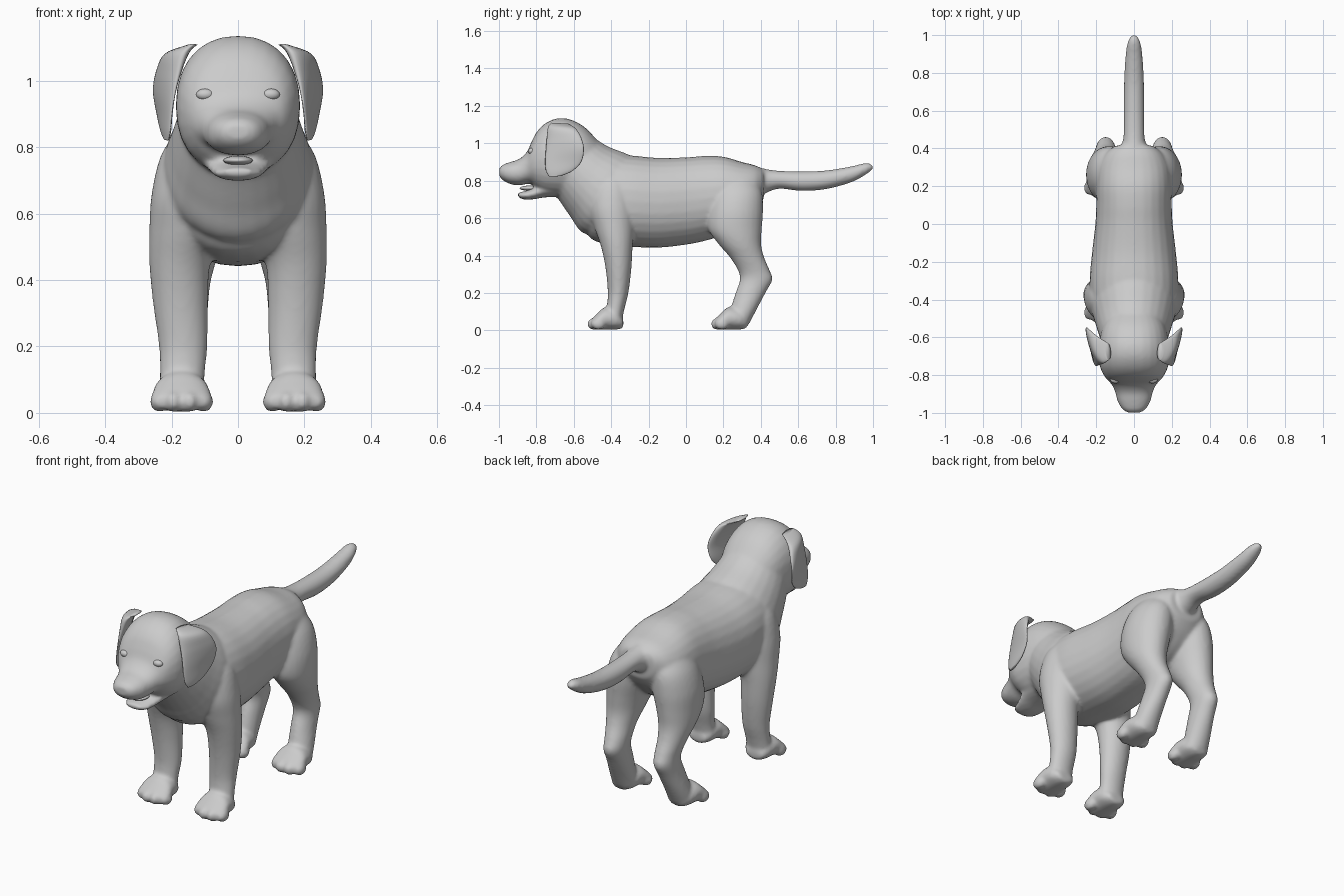
import bpy, bmesh, math
from mathutils import Vector, Matrix

grey = bpy.data.materials.new("grey")
grey.diffuse_color = (0.6, 0.6, 0.6, 1)


def spline(rows, steps=5):
    """Catmull-Rom interpolation through rows of numbers."""
    out = []
    for i in range(len(rows) - 1):
        a, b, c, d = (rows[max(i - 1, 0)], rows[i], rows[i + 1], rows[min(i + 2, len(rows) - 1)])
        for k in range(steps):
            t = k / steps
            out.append([0.5 * (2 * q + (r - p) * t + (2 * p - 5 * q + 4 * r - s) * t * t
                               + (3 * q - p - 3 * r + s) * t ** 3) for p, q, r, s in zip(a, b, c, d)])
    return out + [rows[-1]]


def loft(bm, rows, side=1, power=1.0, n=28):
    """Rows: x1,y1,z1, x2,y2,z2, half width along x. Ellipses spanning point 1 to point 2."""
    rings = []
    for x1, y1, z1, x2, y2, z2, w in spline(rows):
        p, q = Vector((x1, y1, z1)), Vector((x2, y2, z2))
        mid, half = (p + q) / 2, (p - q) / 2
        ring = []
        for i in range(n):
            a = 2 * math.pi * i / n
            c = math.copysign(abs(math.cos(a)) ** power, math.cos(a))
            s = math.copysign(abs(math.sin(a)) ** power, math.sin(a))
            v = mid + half * s + Vector((w * c, 0, 0))
            ring.append(bm.verts.new((v.x * side, v.y, v.z)))
        rings.append(ring)
    faces = [bm.faces.new(rings[0]), bm.faces.new(rings[-1][::-1])]
    for a, b in zip(rings, rings[1:]):
        for i in range(n):
            j = (i + 1) % n
            faces.append(bm.faces.new((a[i], b[i], b[j], a[j])))
    bmesh.ops.recalc_face_normals(bm, faces=faces)


def along_y(rows):
    """Upright sections: y, top z, bottom z, half width."""
    return [(0, y, t, 0, y, b, w) for y, t, b, w in rows]


def limb(rows):
    """Level sections: z, front y, back y, centre x, half width."""
    return [(x, f, z, x, b, z, w) for z, f, b, x, w in rows]


def ball(bm, centre, radii):
    m = Matrix.Translation(centre) @ Matrix.Diagonal((*radii, 1))
    bmesh.ops.create_uvsphere(bm, u_segments=20, v_segments=12, radius=1, matrix=m)


def finish(name, bm):
    me = bpy.data.meshes.new(name)
    bm.to_mesh(me)
    bm.free()
    me.materials.append(grey)
    me.polygons.foreach_set("use_smooth", [True] * len(me.polygons))
    ob = bpy.data.objects.new(name, me)
    bpy.context.collection.objects.link(ob)
    return ob


# Body: overlapping shells fused into one skin
body = bmesh.new()

# torso
loft(body, along_y([
    (-0.545, 0.80, 0.54, 0.11), (-0.50, 0.88, 0.485, 0.18), (-0.42, 0.935, 0.46, 0.225),
    (-0.30, 0.935, 0.447, 0.235), (-0.15, 0.922, 0.442, 0.222), (0.0, 0.925, 0.458, 0.205),
    (0.10, 0.932, 0.478, 0.20), (0.20, 0.928, 0.51, 0.20), (0.30, 0.90, 0.56, 0.19),
    (0.37, 0.882, 0.63, 0.155), (0.415, 0.86, 0.70, 0.10)]), power=0.92)

# neck
loft(body, [(0, -0.22, 0.90, 0, -0.42, 0.50, 0.20), (0, -0.32, 0.945, 0, -0.55, 0.52, 0.225),
            (0, -0.42, 0.985, 0, -0.62, 0.61, 0.205), (0, -0.50, 1.035, 0, -0.69, 0.71, 0.18),
            (0, -0.58, 1.08, 0, -0.73, 0.74, 0.16)])

# skull and muzzle
loft(body, along_y([
    (-0.46, 1.0, 0.78, 0.12), (-0.54, 1.085, 0.73, 0.165), (-0.62, 1.128, 0.715, 0.183),
    (-0.69, 1.133, 0.715, 0.187), (-0.75, 1.108, 0.725, 0.182), (-0.795, 1.065, 0.75, 0.163),
    (-0.825, 1.01, 0.78, 0.142), (-0.85, 0.955, 0.783, 0.118), (-0.89, 0.917, 0.775, 0.10),
    (-0.94, 0.90, 0.782, 0.086), (-0.98, 0.885, 0.803, 0.062), (-0.998, 0.868, 0.825, 0.035)]), power=0.9)
ball(body, (0, -0.98, 0.852), (0.036, 0.02, 0.028))

# lower jaw
loft(body, along_y([(-0.68, 0.80, 0.715, 0.11), (-0.76, 0.79, 0.71, 0.10), (-0.82, 0.76, 0.70, 0.082),
                    (-0.87, 0.742, 0.70, 0.064), (-0.90, 0.738, 0.715, 0.04)]))

# tail
loft(body, along_y([
    (0.36, 0.88, 0.70, 0.09), (0.43, 0.862, 0.735, 0.062), (0.50, 0.853, 0.757, 0.054),
    (0.62, 0.85, 0.745, 0.055), (0.75, 0.855, 0.755, 0.053), (0.88, 0.876, 0.79, 0.046),
    (0.95, 0.893, 0.825, 0.037), (0.985, 0.892, 0.85, 0.024), (1.0, 0.88, 0.862, 0.01)]))

for side in (1, -1):
    # front leg
    loft(body, limb([
        (0.86, -0.45, -0.35, 0.12, 0.05), (0.78, -0.50, -0.29, 0.13, 0.10), (0.66, -0.52, -0.27, 0.14, 0.12),
        (0.55, -0.49, -0.275, 0.155, 0.112), (0.45, -0.455, -0.285, 0.175, 0.092),
        (0.33, -0.43, -0.292, 0.173, 0.083), (0.20, -0.418, -0.308, 0.165, 0.073),
        (0.11, -0.425, -0.33, 0.168, 0.068), (0.03, -0.43, -0.345, 0.17, 0.07)]), side)
    # hind leg
    loft(body, limb([
        (0.82, 0.19, 0.36, 0.10, 0.06), (0.74, 0.14, 0.405, 0.12, 0.10), (0.64, 0.115, 0.412, 0.135, 0.115),
        (0.54, 0.12, 0.405, 0.148, 0.105), (0.46, 0.175, 0.402, 0.155, 0.09), (0.39, 0.235, 0.418, 0.155, 0.072),
        (0.32, 0.278, 0.448, 0.15, 0.06), (0.27, 0.288, 0.462, 0.15, 0.056), (0.20, 0.265, 0.425, 0.155, 0.058),
        (0.10, 0.235, 0.372, 0.165, 0.064), (0.03, 0.23, 0.335, 0.168, 0.066)]), side)
    # paws with four toes each
    for shift in (0, 0.66):
        loft(body, [(0.17, y + shift, t, 0.17, y + shift, b, w) for y, t, b, w in [
            (-0.335, 0.06, 0.012, 0.045), (-0.37, 0.11, 0.004, 0.072), (-0.43, 0.125, 0.003, 0.083),
            (-0.475, 0.09, 0.003, 0.09), (-0.505, 0.06, 0.006, 0.08)]], side)
        for dx, dy in ((-0.067, 0.022), (-0.024, 0), (0.024, 0), (0.067, 0.022)):
            ball(body, (side * (0.17 + dx), -0.49 + dy + shift, 0.034), (0.029, 0.038, 0.032))

skin = finish("body", body)
fuse = skin.modifiers.new("fuse", 'REMESH')
fuse.mode = 'VOXEL'
fuse.voxel_size = 0.0095
fuse.use_smooth_shade = True
soften = skin.modifiers.new("soften", 'SMOOTH')
soften.factor = 0.5
soften.iterations = 7

# Ears: thin folded flaps, wider apart at the rear
for side, label in ((1, "left"), (-1, "right")):
    bm = bmesh.new()
    loft(bm, [(0.135, -0.72, 1.11, 0.14, -0.63, 1.105, 0.015), (0.162, -0.738, 1.085, 0.205, -0.59, 1.08, 0.03),
              (0.18, -0.745, 1.02, 0.238, -0.56, 1.03, 0.024), (0.192, -0.75, 0.96, 0.252, -0.546, 0.97, 0.016),
              (0.20, -0.753, 0.90, 0.242, -0.56, 0.90, 0.012), (0.205, -0.748, 0.85, 0.23, -0.61, 0.85, 0.011),
              (0.21, -0.73, 0.82, 0.22, -0.67, 0.825, 0.007)], side)
    finish(label + "_ear", bm)

    # almond eye
    bm = bmesh.new()
    ball(bm, (side * 0.098, -0.824, 0.958), (0.028, 0.02, 0.018))
    finish(label + "_eye", bm)

# Tongue
bm = bmesh.new()
ball(bm, (0, -0.835, 0.76), (0.045, 0.055, 0.014))
finish("tongue", bm)
